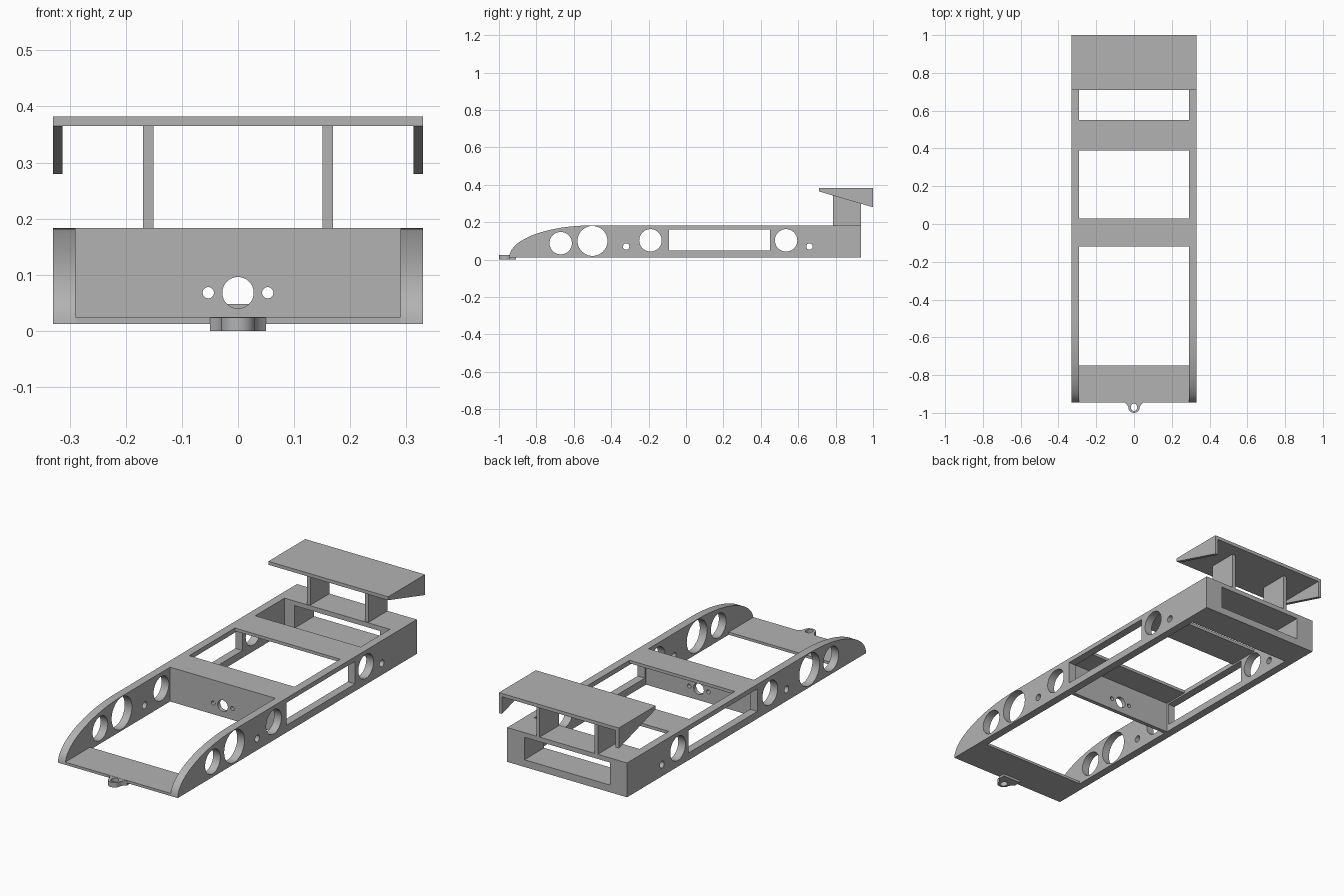
import bpy, bmesh
from math import sin, cos, pi
from mathutils import Matrix

cube = bpy.data.objects.get("Cube")
if cube:
    bpy.data.objects.remove(cube, do_unlink=True)

grey = bpy.data.materials.new("plain grey")
grey.use_nodes = True
GREY = (0.45, 0.45, 0.45, 1)
grey.diffuse_color = GREY
grey.node_tree.nodes["Principled BSDF"].inputs["Base Color"].default_value = GREY

# Local (u, v, depth) axes to world axes
SIDE = Matrix(((0, 0, 1), (1, 0, 0), (0, 1, 0))).to_4x4()    # u=y, v=z, depth=x
FRONT = Matrix(((1, 0, 0), (0, 0, -1), (0, 1, 0))).to_4x4()  # u=x, v=z, depth=-y
TOP = Matrix.Identity(4)                                     # u=x, v=y, depth=z


def arc(cu, cv, ru, rv, start=0, end=2 * pi, steps=40, closed=True):
    n = steps if closed else steps + 1
    angles = [start + (end - start) * i / steps for i in range(n)]
    return [(cu + ru * cos(a), cv + rv * sin(a)) for a in angles]


def hole(u, v, r):
    return arc(u, v, r, r)


def rect(u0, u1, v0, v1):
    return [(u0, v0), (u1, v0), (u1, v1), (u0, v1)]


def slab(name, axes, d0, d1, outline, *holes):
    """Extrude a flat outline with holes from depth d0 to d1."""
    curve = bpy.data.curves.new(name, 'CURVE')
    curve.dimensions = '2D'
    curve.fill_mode = 'BOTH'
    curve.extrude = (d1 - d0) / 2
    for loop in (outline, *holes):
        spline = curve.splines.new('POLY')
        spline.points.add(len(loop) - 1)
        for p, (u, v) in zip(spline.points, loop):
            p.co = (u, v, 0, 1)
        spline.use_cyclic_u = True
    temp = bpy.data.objects.new(name + " outline", curve)
    bpy.context.collection.objects.link(temp)
    mesh = bpy.data.meshes.new_from_object(
        temp.evaluated_get(bpy.context.evaluated_depsgraph_get()))
    bpy.data.objects.remove(temp, do_unlink=True)
    bpy.data.curves.remove(curve)

    mesh.transform(axes @ Matrix.Translation((0, 0, (d0 + d1) / 2)))
    bm = bmesh.new()
    bm.from_mesh(mesh)
    bmesh.ops.remove_doubles(bm, verts=bm.verts, dist=1e-5)
    bmesh.ops.recalc_face_normals(bm, faces=bm.faces)
    bm.to_mesh(mesh)
    bm.free()
    mesh.name = name
    mesh.materials.clear()
    mesh.materials.append(grey)
    obj = bpy.data.objects.new(name, mesh)
    bpy.context.collection.objects.link(obj)
    bpy.ops.object.select_all(action='DESELECT')
    obj.select_set(True)
    bpy.context.view_layer.objects.active = obj
    bpy.ops.object.shade_smooth_by_angle(angle=0.5)
    return obj


FLOOR, DECK, BACK = 0.012, 0.183, 0.935
NOSE, INNER, OUTER = -0.945, 0.29, 0.33

# Side rails with a rounded nose and lightening holes
nose_curve = arc(-0.5, FLOOR, -0.5 - NOSE, DECK - FLOOR, pi / 2, pi, 24, False)
rail = [(BACK, FLOOR), (BACK, DECK)] + nose_curve
rail_holes = [hole(-0.67, 0.088, 0.06), hole(-0.5, 0.1, 0.08),
              hole(-0.32, 0.07, 0.017), hole(-0.19, 0.103, 0.06),
              rect(-0.09, 0.45, 0.048, 0.16),
              hole(0.535, 0.103, 0.06), hole(0.66, 0.07, 0.017)]
slab("left rail", SIDE, INNER, OUTER, rail, *rail_holes)
slab("right rail", SIDE, -OUTER, -INNER, rail, *rail_holes)

# Cross members
slab("nose plate", TOP, FLOOR, 0.025, rect(-INNER, INNER, NOSE, -0.75))
slab("middle deck", TOP, 0.168, DECK, rect(-INNER, INNER, -0.12, 0.03))
slab("rear deck", TOP, 0.168, DECK, rect(-INNER, INNER, 0.39, 0.55))
slab("bulkhead", FRONT, 0.1, 0.12, rect(-INNER, INNER, FLOOR, 0.168),
     hole(0, 0.068, 0.028), hole(-0.053, 0.068, 0.01), hole(0.053, 0.068, 0.01))
slab("tail block", FRONT, -BACK, -0.78, rect(-INNER, INNER, FLOOR, DECK),
     rect(-0.235, 0.235, 0.048, 0.16))

# Tow tab under the nose
tab = [(0.05, -0.91), (-0.05, -0.91), (-0.05, NOSE), (-0.038, -0.955)]
tab += arc(0, -0.97, 0.03, 0.03, pi, 2 * pi, 16, False) + [(0.038, -0.955), (0.05, NOSE)]
slab("tow tab", TOP, 0, 0.024, tab, arc(0, -0.97, 0.017, 0.02))

# Rear wing
slab("wing plate", TOP, 0.365, 0.382, rect(-OUTER, OUTER, 0.71, 1))
fin = [(0.71, 0.365), (1, 0.28), (1, 0.365)]
for name, s in (("left", 1), ("right", -1)):
    a, b = sorted((s * 0.313, s * OUTER))
    slab(name + " wing fin", SIDE, a, b, fin)
    a, b = sorted((s * 0.151, s * 0.169))
    slab(name + " wing post", SIDE, a, b, rect(0.785, BACK, DECK, 0.365))
